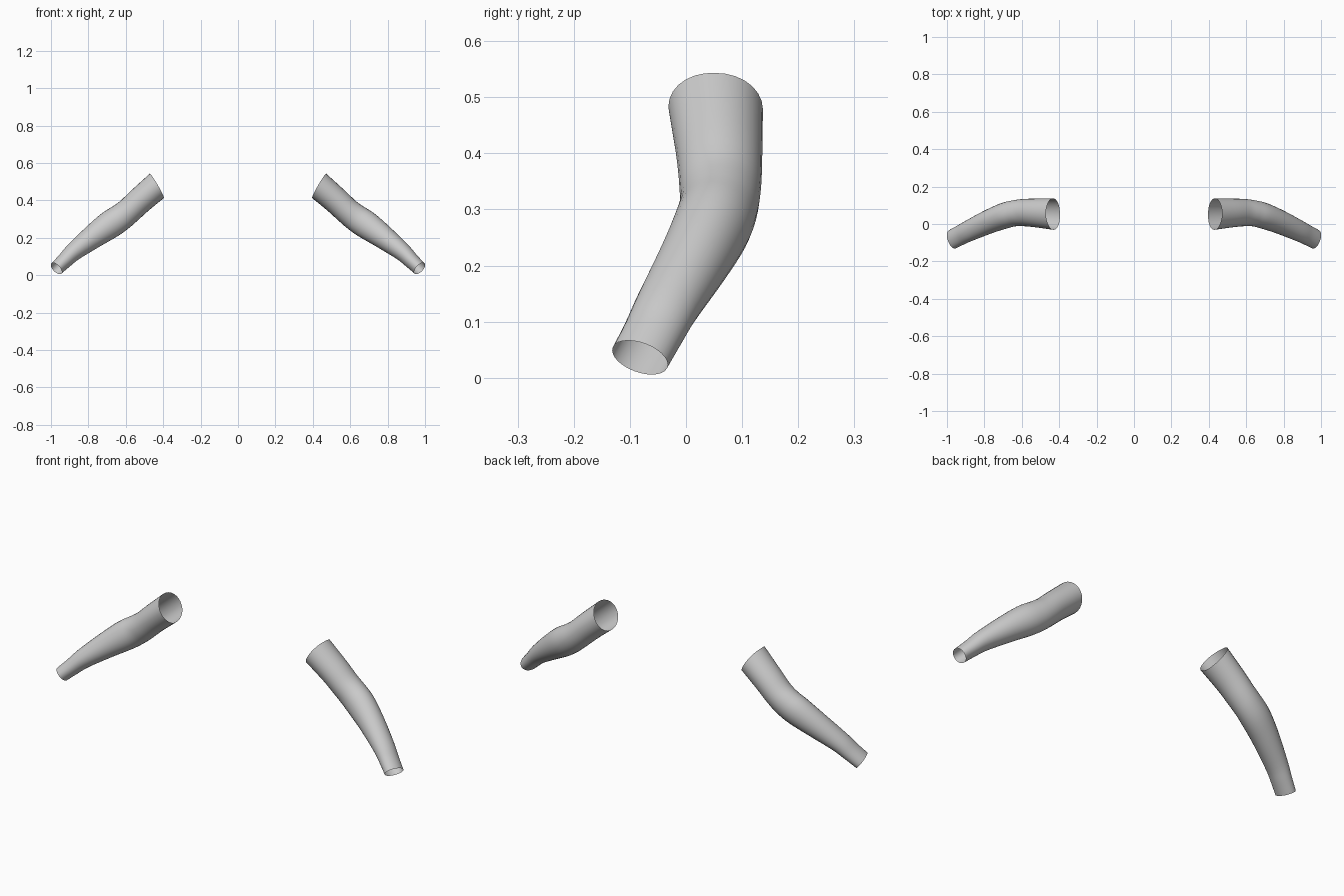
import bpy, bmesh, math
from mathutils import Vector

if "Cube" in bpy.data.objects:
    bpy.data.objects.remove(bpy.data.objects["Cube"])

SIDES = 28
STEPS = 4

# stations from shoulder to wrist: centre x, y, z, then radius up/down and front/back
STATIONS = [
    (0.434, 0.053, 0.478, 0.074, 0.084),
    (0.524, 0.059, 0.400, 0.071, 0.077),
    (0.585, 0.061, 0.343, 0.070, 0.073),
    (0.635, 0.058, 0.304, 0.073, 0.070),
    (0.690, 0.045, 0.267, 0.074, 0.069),
    (0.772, 0.014, 0.208, 0.064, 0.064),
    (0.875, -0.033, 0.128, 0.049, 0.057),
    (0.925, -0.058, 0.080, 0.042, 0.054),
    (0.971, -0.082, 0.036, 0.038, 0.053),
]

grey = bpy.data.materials.new("light_grey")
grey.diffuse_color = (0.6, 0.6, 0.6, 1)
grey.use_nodes = True
grey.node_tree.nodes["Principled BSDF"].inputs["Base Color"].default_value = grey.diffuse_color


def spline(points):
    """Smooth curve through the stations, radii included."""
    pts = [Vector(p) for p in points]
    pts = [pts[0] * 2 - pts[1]] + pts + [pts[-1] * 2 - pts[-2]]
    out = []
    for i in range(1, len(pts) - 2):
        a, b, c, d = pts[i - 1:i + 3]
        for k in range(STEPS):
            t = k / STEPS
            out.append(0.5 * (2 * b + (c - a) * t + (2 * a - 5 * b + 4 * c - d) * t * t
                              + (3 * b - a - 3 * c + d) * t ** 3))
    return out + [pts[-2]]


def make_sleeve(name, sign):
    path = spline(STATIONS)
    centres = [Vector(p[:3]) for p in path]
    bm = bmesh.new()
    rings = []
    for i, p in enumerate(path):
        tangent = (centres[min(i + 1, len(path) - 1)] - centres[max(i - 1, 0)]).normalized()
        back = Vector((0, 1, 0))
        back = (back - tangent * back.dot(tangent)).normalized()
        up = tangent.cross(back)
        fade = max(0, 1 - i / (2 * STEPS))   # slanted shoulder rim
        ring = []
        for k in range(SIDES):
            a = 2 * math.pi * k / SIDES
            c, s = math.cos(a), math.sin(a)
            slant = (-0.014 * c + 0.007 * s - 0.004 * abs(s)) * fade
            v = centres[i] + up * p[3] * c + back * p[4] * s + tangent * slant
            ring.append(bm.verts.new((v.x * sign, v.y, max(v.z, 0))))
        rings.append(ring)
    # open tube skin
    for r0, r1 in zip(rings, rings[1:]):
        for k in range(SIDES):
            j = (k + 1) % SIDES
            quad = (r0[k], r0[j], r1[j], r1[k])
            f = bm.faces.new(quad if sign < 0 else quad[::-1])
            f.smooth = True
    # make the skin face outwards
    bm.faces.ensure_lookup_table()
    bm.normal_update()
    f = bm.faces[0]
    axis = Vector((centres[0].x * sign, centres[0].y, centres[0].z))
    if f.normal.dot(f.calc_center_median() - axis) < 0:
        bmesh.ops.reverse_faces(bm, faces=bm.faces[:])
    mesh = bpy.data.meshes.new(name)
    bm.to_mesh(mesh)
    bm.free()
    mesh.materials.append(grey)
    bpy.context.collection.objects.link(bpy.data.objects.new(name, mesh))


make_sleeve("left_sleeve", 1)
make_sleeve("right_sleeve", -1)
